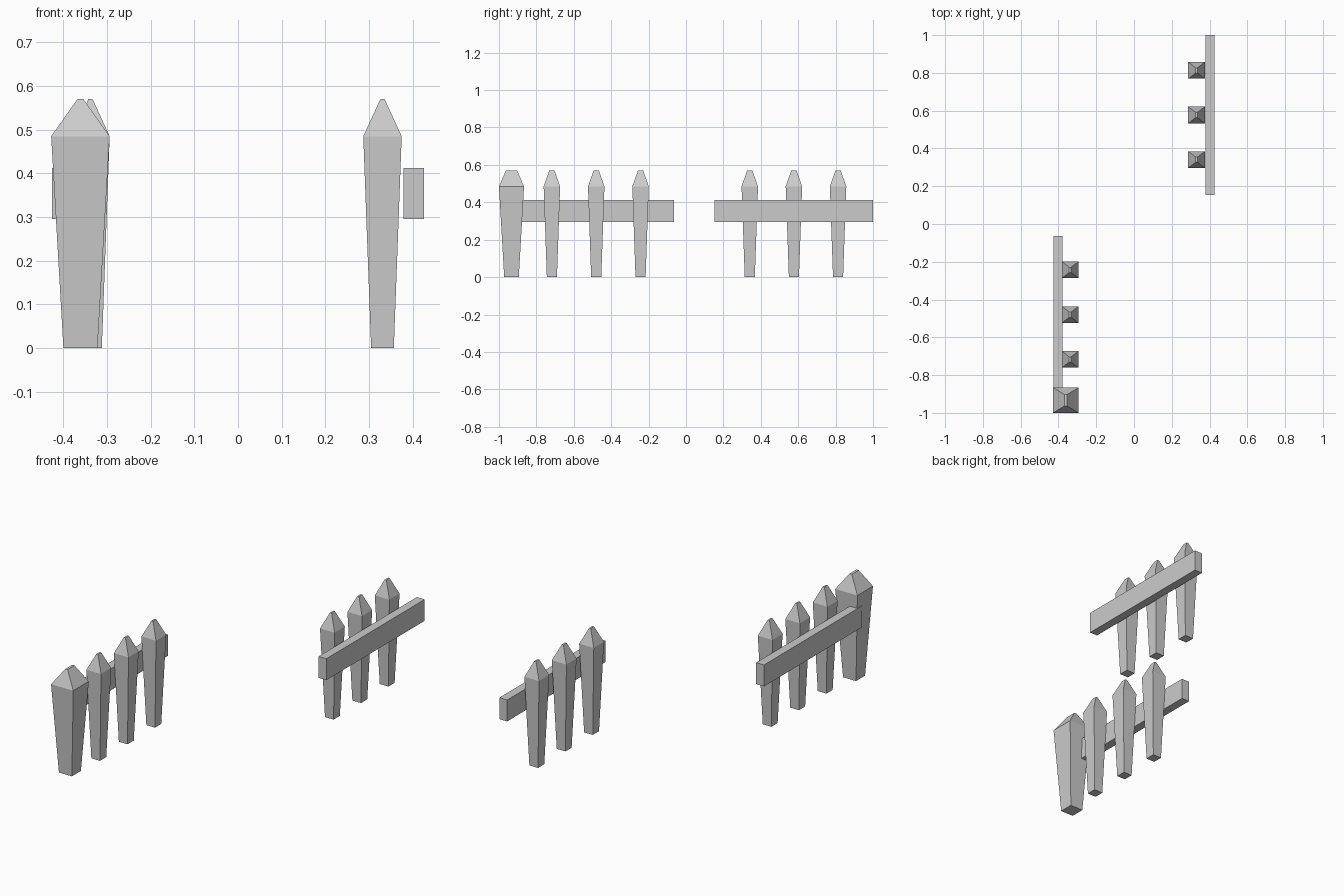
import bpy
import bmesh

if "Cube" in bpy.data.objects:
    bpy.data.objects.remove(bpy.data.objects["Cube"])


def make_object(name, bm):
    bmesh.ops.recalc_face_normals(bm, faces=bm.faces)
    mesh = bpy.data.meshes.new(name)
    bm.to_mesh(mesh)
    bm.free()
    obj = bpy.data.objects.new(name, mesh)
    bpy.context.collection.objects.link(obj)
    return obj


# Tapered stake: stacked rectangles (half x, half y, z) bridged into a solid
def stake(name, x, y, sections):
    bm = bmesh.new()
    rings = [[bm.verts.new((sx * hx, sy * hy, z))
              for sx, sy in ((-1, -1), (1, -1), (1, 1), (-1, 1))]
             for hx, hy, z in sections]
    for low, high in zip(rings, rings[1:]):
        for i in range(4):
            j = (i + 1) % 4
            bm.faces.new((low[i], low[j], high[j], high[i]))
    bm.faces.new(rings[0][::-1])
    bm.faces.new(rings[-1])
    obj = make_object(name, bm)
    obj.location = (x, y, 0)


# Plain box rail given by its limits
def rail(name, x0, x1, y0, y1, z0, z1):
    bm = bmesh.new()
    bmesh.ops.create_cube(bm, size=1)
    bmesh.ops.scale(bm, vec=(x1 - x0, y1 - y0, z1 - z0), verts=bm.verts)
    obj = make_object(name, bm)
    obj.location = ((x0 + x1) / 2, (y0 + y1) / 2, (z0 + z1) / 2)


PICKET = [(0.026, 0.027, 0), (0.044, 0.044, 0.485), (0.005, 0.014, 0.57)]
POST = [(0.039, 0.039, 0), (0.067, 0.067, 0.485), (0.007, 0.03, 0.57)]

# Slim pickets on both fence sections
for i in range(3):
    stake(f"right_picket_{i + 1}", 0.331, 0.341 + i * 0.236, PICKET)
    stake(f"left_picket_{i + 1}", -0.338, -0.243 - i * 0.237, PICKET)

# Thick end post
stake("end_post", -0.361, -0.933, POST)

# Horizontal rails
rail("right_rail", 0.379, 0.426, 0.153, 1.0, 0.295, 0.412)
rail("left_rail", -0.426, -0.379, -0.91, -0.064, 0.295, 0.412)
